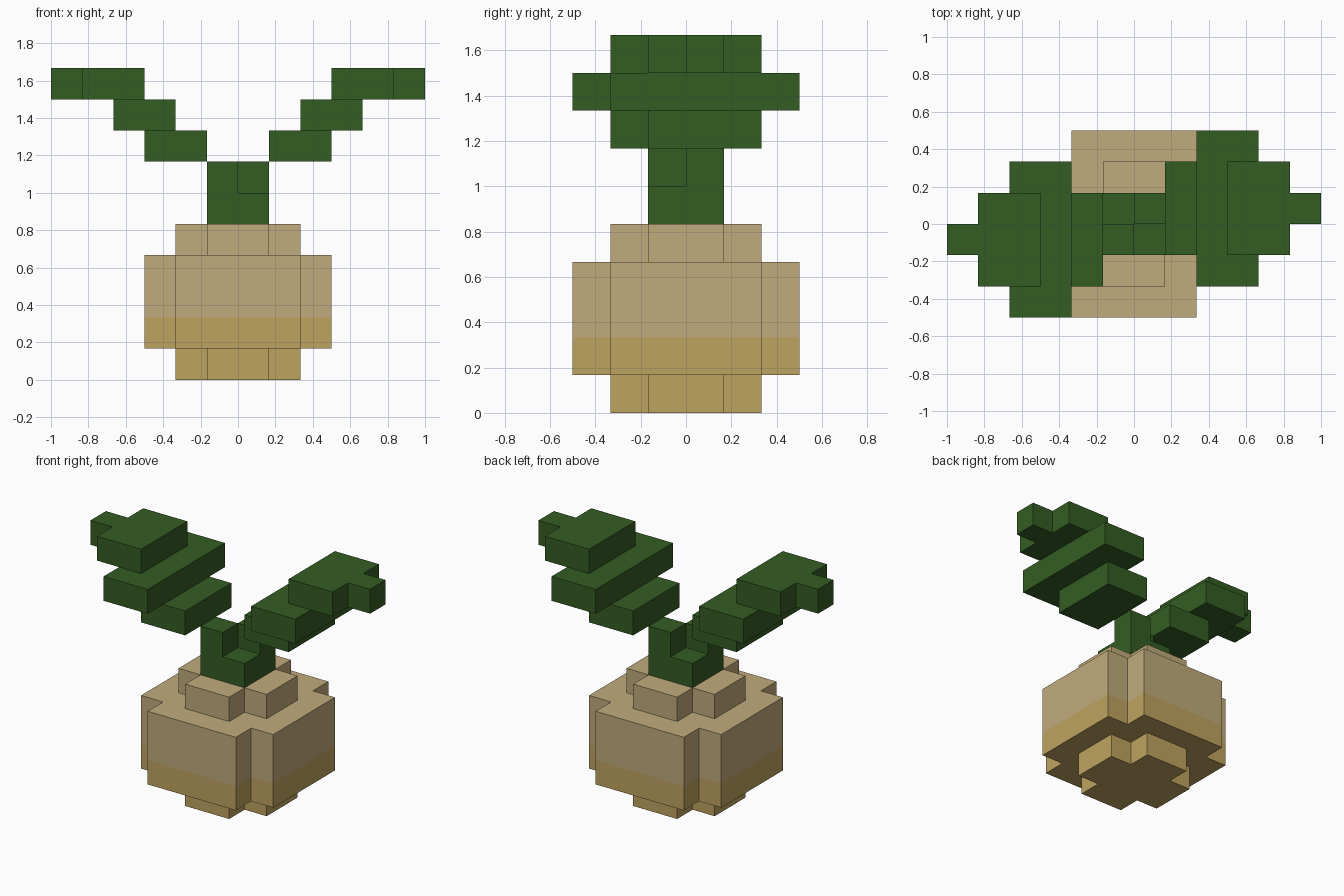
import bpy, bmesh

if "Cube" in bpy.data.objects:
    bpy.data.objects.remove(bpy.data.objects["Cube"])

U = 1 / 6  # block size


def material(name, rgb):
    m = bpy.data.materials.new(name)
    m.diffuse_color = (*rgb, 1)
    m.use_nodes = True
    m.node_tree.nodes["Principled BSDF"].inputs["Base Color"].default_value = m.diffuse_color
    return m


TAN = material("pale_tan", (0.53, 0.41, 0.20))
GOLD = material("golden_tan", (0.52, 0.37, 0.115))
GREEN = material("leaf_green", (0.034, 0.109, 0.017))


def prism(bm, outline, z0, z1):
    """Extrude a flat outline, in blocks, from z0 to z1."""
    face = bm.faces.new([bm.verts.new((x * U, y * U, z0 * U)) for x, y in outline])
    top = bmesh.ops.extrude_face_region(bm, geom=[face])["geom"]
    verts = [v for v in top if isinstance(v, bmesh.types.BMVert)]
    bmesh.ops.translate(bm, verts=verts, vec=(0, 0, (z1 - z0) * U))


def make(name, layers, *mats):
    bm = bmesh.new()
    for layer in layers:
        prism(bm, *layer)
    bmesh.ops.recalc_face_normals(bm, faces=bm.faces)
    mesh = bpy.data.meshes.new(name)
    bm.to_mesh(mesh)
    bm.free()
    for m in mats:
        mesh.materials.append(m)
    obj = bpy.data.objects.new(name, mesh)
    bpy.context.collection.objects.link(obj)
    return obj


def rect(x0, x1, y0, y1):
    return [(x0, y0), (x1, y0), (x1, y1), (x0, y1)]


def notched(r):
    """Square of half-width r with one block cut from each corner."""
    s = r - 1
    return [(s, -r), (s, -s), (r, -s), (r, s), (s, s), (s, r),
            (-s, r), (-s, s), (-r, s), (-r, -s), (-s, -s), (-s, -r)]


def turned(outline):
    return [(-x, -y) for x, y in outline]


# Bulb: stepped round body, golden below two blocks and pale above
bulb = make("bulb", [(notched(2), 0, 1), (notched(3), 1, 2),
                     (notched(3), 2, 4), (notched(2), 4, 5)], TAN, GOLD)
for f in bulb.data.polygons:
    f.material_index = int(f.center.z < 1.9 * U)

# Stem with two opposite corner stubs
corner = rect(0, 1, 0, 1)
make("stem", [(rect(-1, 1, -1, 1), 5, 6), (corner, 6, 7),
              (turned(corner), 6, 7)], GREEN)

# Leaves: stepped blades, the left one is the right one turned half way round
tip = [(3, -1), (5, -1), (5, 0), (6, 0), (6, 1), (5, 1), (5, 2), (3, 2)]
leaf = [(rect(1, 3, -1, 2), 7, 8), (rect(2, 4, -2, 3), 8, 9), (tip, 9, 10)]
make("right_leaf", leaf, GREEN)
make("left_leaf", [(turned(o), a, b) for o, a, b in leaf], GREEN)
